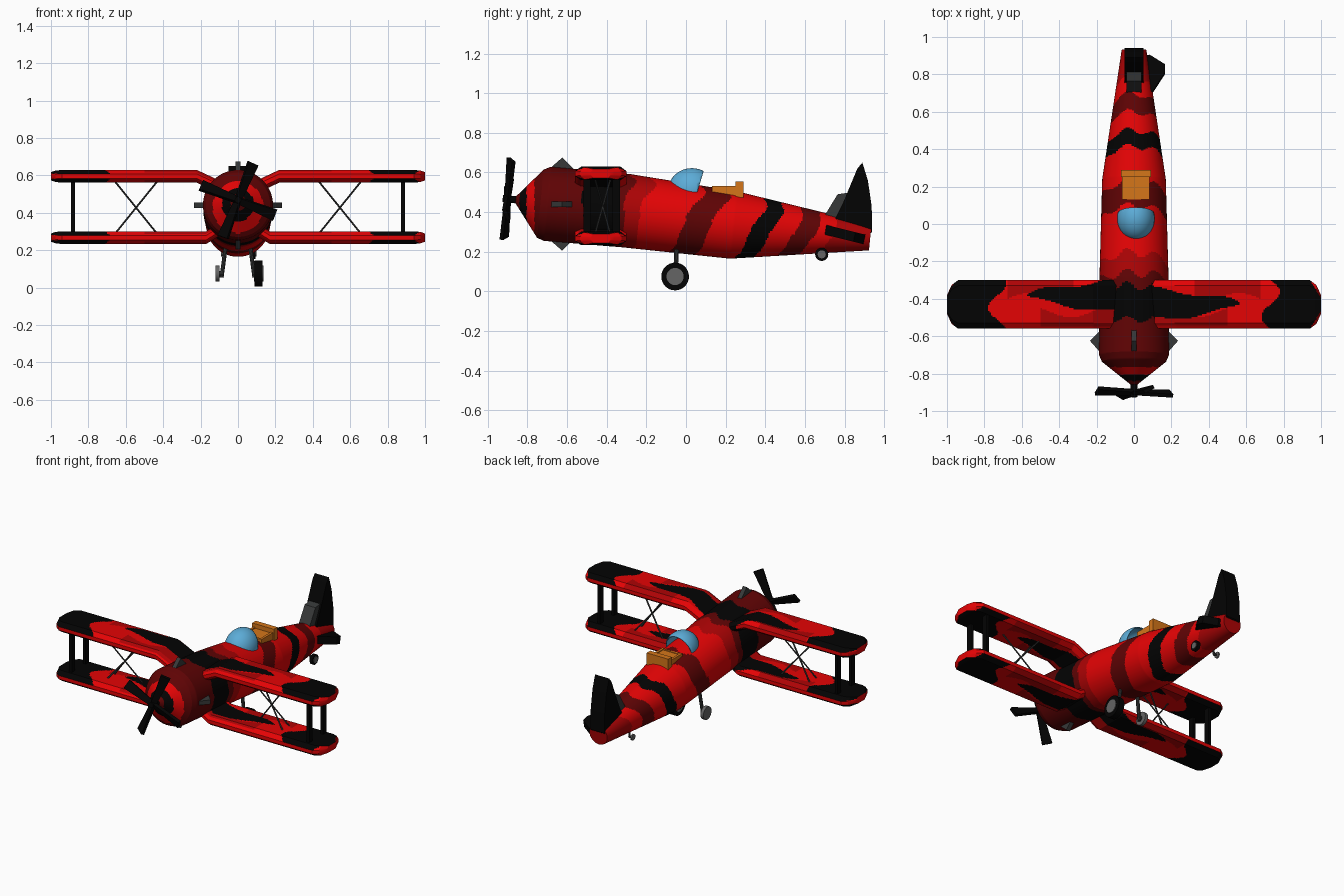
import bpy, bmesh, math
from mathutils import Vector, Matrix

if "Cube" in bpy.data.objects:
    bpy.data.objects.remove(bpy.data.objects["Cube"])

def mat(name, r, g, b):
    m = bpy.data.materials.new(name)
    m.diffuse_color = (r, g, b, 1)
    m.use_nodes = True
    m.node_tree.nodes["Principled BSDF"].inputs["Base Color"].default_value = m.diffuse_color
    return m

BLACK = mat("black", .001, .001, .001)
BRIGHT = mat("bright red", .78, .001, .0015)
MID = mat("mid red", .42, .001, .0015)
DARK = mat("dark red", .115, .001, .0013)
BLUE = mat("canopy blue", .107, .413, .68)
ORANGE = mat("seat orange", .66, .18, .01)
GREY = mat("dark grey", .038, .04, .04)
HUB = mat("mid grey", .13, .13, .13)
PAINT = [BLACK, BRIGHT, MID, DARK]

def finish(name, bm, mats, rule=None, smooth=True):
    bmesh.ops.recalc_face_normals(bm, faces=bm.faces)
    if rule:
        for f in bm.faces:
            f.material_index = rule(f.calc_center_median())
    me = bpy.data.meshes.new(name)
    bm.to_mesh(me)
    bm.free()
    for m in mats:
        me.materials.append(m)
    ob = bpy.data.objects.new(name, me)
    bpy.context.collection.objects.link(ob)
    if smooth:
        bpy.context.view_layer.objects.active = ob
        ob.select_set(True)
        bpy.ops.object.shade_smooth_by_angle(angle=math.radians(25))
        ob.select_set(False)
    return ob

def loft(name, rings, mats, rule=None):
    bm = bmesh.new()
    vs = [[bm.verts.new(p) for p in r] for r in rings]
    n = len(rings[0])
    for a, b in zip(vs, vs[1:]):
        for i in range(n):
            bm.faces.new((a[i], a[(i + 1) % n], b[(i + 1) % n], b[i]))
    bm.faces.new(vs[0])
    bm.faces.new(vs[-1])
    return finish(name, bm, mats, rule)

def sample(ctrl, step):
    """Linear in-between sections along a list of control tuples."""
    out = []
    for a, b in zip(ctrl, ctrl[1:]):
        n = max(1, round(math.dist(a[:2], b[:2]) / step))
        out += [tuple(p + (q - p) * i / n for p, q in zip(a, b)) for i in range(n)]
    return out + [ctrl[-1]]

def rod(name, a, b, r, m, segs=12):
    a, b = Vector(a), Vector(b)
    bm = bmesh.new()
    rot = (b - a).to_track_quat('Z', 'Y').to_matrix().to_4x4()
    bmesh.ops.create_cone(bm, cap_ends=True, segments=segs, radius1=r, radius2=r,
                          depth=(b - a).length, matrix=Matrix.Translation((a + b) / 2) @ rot)
    return finish(name, bm, [m])

def box(name, c, size, m, M=Matrix()):
    bm = bmesh.new()
    bmesh.ops.create_cube(bm, size=1, matrix=M @ Matrix.Translation(c) @ Matrix.Diagonal((*size, 1)))
    return finish(name, bm, [m], smooth=False)

def plate(name, pts, thick, m):
    """Outline extruded by a thickness vector."""
    bm = bmesh.new()
    f = bm.faces.new([bm.verts.new(p) for p in pts])
    g = bmesh.ops.extrude_face_region(bm, geom=[f])
    bmesh.ops.translate(bm, vec=thick, verts=[v for v in g['geom'] if isinstance(v, bmesh.types.BMVert)])
    return finish(name, bm, [m], smooth=False)

# Fuselage with nose cone: sections (y, centre z, radius), painted in slanted bands
sections = [(-.87, .464, .004), (-.735, .443, .172), (-.70, .442, .187), (-.3, .407, .185),
            (.24, .335, .17), (.93, .273, .066)]
BANDS = [(-.84, 3), (-.805, 0), (-.765, 1), (-.51, 3), (-.35, 0), (-.30, 3), (-.22, 2), (.01, 1),
         (.14, 3), (.335, 1), (.425, 0), (.53, 1), (.63, 3), (.72, 1), (9, 2)]

def fuselage_paint(c):
    slant = min(max((c.y + .4) * 1.5, 0), .5)
    zc = .407 - .14 * (c.y + .3)
    s = c.y - slant * (c.z - zc)
    if c.y > -.72:
        s += .018 * math.sin(c.x * 42) * (1 if c.z > zc else .4)
    return next(i for lim, i in BANDS if s < lim)

N = 72
rings = []
for y, zc, r in sample(sections, .006):
    ang = [2 * math.pi * i / N for i in range(N)]
    rings.append([(r * math.sin(a), y + .1 * r * math.cos(a), zc + r * math.cos(a)) for a in ang])
loft("fuselage", rings, PAINT, fuselage_paint)

# Wings: chamfered section, bent root, rounded tip, camouflage paint with red rim
profile = [(-.13, .012), (-.10, .034), (.10, .034), (.13, .012), (.13, -.012), (.10, -.034), (-.10, -.034), (-.13, -.012)]
profile = sample(profile + profile[:1], .008)[:-1]

def wing_paint(c):
    ax, y = abs(c.x), c.y + .43
    right = c.x > 0
    level = .595 if c.z > .43 else .267
    if ax > .24 and abs(c.z - level) < .013:
        return 1
    yc = (.0 if right else .045) + .012 * math.sin(ax * 16)
    w = .085 * (1 - (ax - .1) / .47) ** .6 if .1 < ax < .57 else (.2 if ax <= .1 else 0)
    if abs(y - yc) < w:
        return 0
    edge = .73 + .05 * math.sin(y * 24 + (0 if right else 2))
    if ax > edge and ax + .6 * abs(y) < (1.02 if right else 1.06):
        return 0
    wave = .03 * math.sin(ax * 14)
    if ax < .5 and y < -.04 + wave and y > -.115:
        return 2
    return 2 if .38 + 2 * wave < ax < .68 and y > .03 + wave else 1

for sx, side in ((-1, "left"), (1, "right")):
    for level, root in (("upper", [(.07, .525), (.22, .595)]), ("lower", [(.06, .335), (.17, .267)])):
        z = root[1][1]
        ctrl = [(x, zz, 1, 1) for x, zz in root] + [(.94, z, 1, 1), (.975, z, .8, .9), (1, z, .38, .65)]
        loft(f"{level}_wing_{side}",
             [[(sx * x, -.43 + ys * py, zz + zs * pz) for py, pz in profile] for x, zz, ys, zs in sample(ctrl, .008)],
             PAINT, wing_paint)
    # Wing struts and bracing wires
    for y, pos in ((-.5, "front"), (-.352, "rear")):
        box(f"wing_strut_{pos}_{side}", (sx * .882, y, .43), (.02, .036, .29), BLACK)
    rod(f"wire_a_{side}", (sx * .43, -.46, .57), (sx * .66, -.38, .285), .005, GREY, 6)
    rod(f"wire_b_{side}", (sx * .66, -.46, .57), (sx * .43, -.38, .285), .005, GREY, 6)
    rod(f"wire_c_{side}", (sx * .43, -.38, .57), (sx * .66, -.46, .285), .005, GREY, 6)

# Cooling fins around the cowl
for i in range(4):
    a = i * math.pi / 2
    d, t = Vector((math.sin(a), 0, math.cos(a))), Vector((math.cos(a), 0, -math.sin(a)))
    c = Vector((0, 0, .44)) - t * .014
    plate(f"cowl_fin_{i + 1}", [c + d * r + Vector((0, y, 0)) for y, r in ((-.71, .16), (-.625, .235), (-.55, .16))],
          t * .028, GREY)

# Propeller on a slightly tilted shaft
P = Matrix.Translation((0, -.90, .467)) @ Matrix.Rotation(math.radians(-5), 4, 'X')
rod("propeller_shaft", (0, -.925, .469), (0, -.84, .46), .018, BLACK, 16)
for i in range(4):
    M = P @ Matrix.Rotation(math.radians(22 + 90 * i), 4, 'Y') @ Matrix.Rotation(math.radians(28), 4, 'Z')
    bm = bmesh.new()
    bmesh.ops.create_cube(bm, size=1, matrix=Matrix.Translation((0, 0, .108)) @ Matrix.Diagonal((.062, .02, .212, 1)))
    for v in bm.verts:
        if v.co.z < .05:
            v.co.x *= .55
    bmesh.ops.transform(bm, matrix=M, verts=bm.verts)
    finish(f"propeller_blade_{i + 1}", bm, [BLACK], smooth=False)

# Open half-dome windscreen
bm = bmesh.new()
bmesh.ops.create_uvsphere(bm, u_segments=32, v_segments=20, radius=1,
                          matrix=Matrix.Translation((.01, .03, .51)) @ Matrix.Diagonal((.1, .12, .112, 1)))
for co, no in (((0, .06, .51), (0, 1, -.3)), ((0, 0, .48), (0, 0, -1))):
    bmesh.ops.bisect_plane(bm, geom=bm.verts[:] + bm.edges[:] + bm.faces[:], plane_co=co, plane_no=no, clear_outer=True)
dome = finish("windscreen", bm, [BLUE])
dome.modifiers.new("thickness", 'SOLIDIFY').thickness = .006

# Seat
box("seat_floor", (.01, .2, .51), (.14, .14, .03), ORANGE)
for sx, side in ((-1, "left"), (1, "right")):
    box(f"seat_side_{side}", (.01 + sx * .066, .2, .505), (.016, .14, .052), ORANGE)
box("seat_front", (.01, .138, .505), (.148, .014, .048), ORANGE)
box("seat_back", (.01, .27, .515), (.16, .038, .08), ORANGE)

# Tail fin with its grey leading piece, and the single stabiliser
fin = [(.74, .34), (.79, .44), (.865, .62), (.89, .65), (.918, .56), (.937, .43), (.94, .3), (.9, .27)]
plate("tail_fin", [(-.052, y, z) for y, z in fin], (.104, 0, 0), BLACK)
plate("fin_leading_piece", [(-.04, y, z) for y, z in ((.68, .35), (.765, .49), (.83, .5), (.83, .33))], (.08, 0, 0), GREY)
stab = [(.03, .70), (.10, .71), (.165, .81), (.165, .855), (.085, .905), (.03, .9)]
plate("stabiliser", [(x, y, .335 - .25 * (y - .71)) for x, y in stab], (0, -.01, -.048), BLACK)

# Landing gear: tyre on the right wheels, bare hub on the left ones
for name, y, z, r, x, leg in (("main", -.055, .075, .07, .11, (.06, -.045, .26)),
                              ("tail", .685, .187, .033, .085, (.05, .68, .25))):
    for sx, side in ((-1, "left"), (1, "right")):
        rod(f"{name}_leg_{side}", (sx * leg[0], leg[1], leg[2]), (sx * (x - .022), y, z - .3 * r), r * .12 + .003, GREY, 10)
        rod(f"{name}_axle_{side}", (sx * (x - .03), y, z), (sx * x, y, z), r * .2, GREY, 10)
        w = r * .3
        if sx > 0:
            rod(f"{name}_tyre_{side}", (x - w, y, z), (x + w, y, z), r, BLACK, 32)
            rod(f"{name}_hub_{side}", (x - w - .004, y, z), (x + w + .004, y, z), r * .62, HUB, 24)
        else:
            rod(f"{name}_hub_{side}", (-x - w * .5, y, z), (-x + w * .5, y, z), r * .62, HUB, 24)
